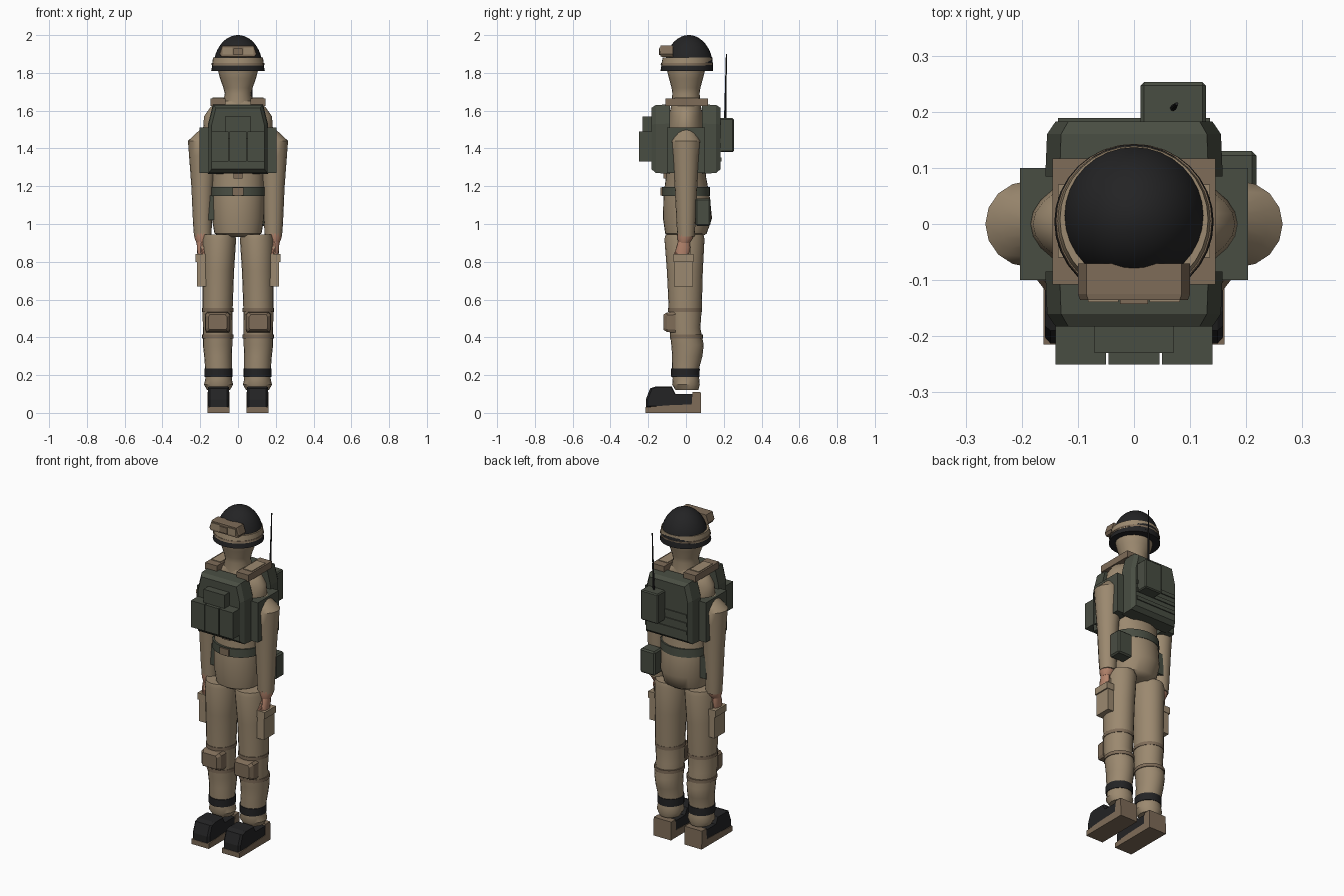
import bpy, bmesh, math
from mathutils import Vector

if "Cube" in bpy.data.objects:
    bpy.data.objects.remove(bpy.data.objects["Cube"], do_unlink=True)


def material(name, rgb):
    m = bpy.data.materials.new(name)
    m.use_nodes = True
    m.diffuse_color = (*rgb, 1)
    m.node_tree.nodes["Principled BSDF"].inputs["Base Color"].default_value = (*rgb, 1)
    return m


TAN = material("tan cloth", (0.33, 0.25, 0.16))
BROWN = material("brown webbing", (0.21, 0.15, 0.098))
GREEN = material("dark green", (0.066, 0.075, 0.055))
BLACK = material("black", (0.017, 0.017, 0.018))
SKIN = material("skin", (0.46, 0.23, 0.15))


def finish(name, bm, mat, smooth=False, bevel=0):
    bmesh.ops.recalc_face_normals(bm, faces=bm.faces)
    me = bpy.data.meshes.new(name)
    bm.to_mesh(me)
    bm.free()
    me.materials.append(mat)
    ob = bpy.data.objects.new(name, me)
    bpy.context.collection.objects.link(ob)
    if smooth:
        me.polygons.foreach_set("use_smooth", [True] * len(me.polygons))
        me.set_sharp_from_angle(angle=math.radians(40))
    if bevel:
        mod = ob.modifiers.new("bevel", "BEVEL")
        mod.width, mod.segments = bevel, 1
    return ob


def skin_rings(bm, rings):
    # bridge consecutive vertex rings and cap both ends
    n = len(rings[0])
    for a, b in zip(rings, rings[1:]):
        for i in range(n):
            j = (i + 1) % n
            bm.faces.new((a[i], a[j], b[j], b[i]))
    bm.faces.new(rings[0])
    bm.faces.new(rings[-1])


def loft(name, sections, mat, n=20, smooth=True):
    # each section: centre x, y, z, then radius x, y
    bm = bmesh.new()
    rings = []
    for x, y, z, rx, ry in sections:
        angles = [math.tau * i / n for i in range(n)]
        rings.append([bm.verts.new((x + rx * math.cos(a), y + ry * math.sin(a), z)) for a in angles])
    skin_rings(bm, rings)
    return finish(name, bm, mat, smooth)


def box(name, x, y, z, mat, bevel=0):
    bm = bmesh.new()
    bmesh.ops.create_cube(bm, size=1)
    for v in bm.verts:
        v.co = [(lo + hi) / 2 + c * (hi - lo) for c, (lo, hi) in zip(v.co, (x, y, z))]
    return finish(name, bm, mat, bevel=bevel)


def prism(name, outline, stations, place, mat, bevel=0):
    # outline repeated at each (offset, scale) station about its centre
    centre = sum((Vector(p) for p in outline), Vector((0, 0))) / len(outline)
    bm = bmesh.new()
    rings = []
    for d, s in stations:
        pts = [centre + (Vector(p) - centre) * s for p in outline]
        rings.append([bm.verts.new(place(d, p)) for p in pts])
    skin_rings(bm, rings)
    return finish(name, bm, mat, bevel=bevel)


def rod(name, p, q, r1, r2, mat, n=8):
    p, q = Vector(p), Vector(q)
    bm = bmesh.new()
    bmesh.ops.create_cone(bm, cap_ends=True, segments=n, radius1=r1, radius2=r2, depth=(q - p).length)
    rot = (q - p).to_track_quat("Z", "Y")
    for v in bm.verts:
        v.co = rot @ v.co + (p + q) / 2
    return finish(name, bm, mat, True)


def span(s, a, b):
    return sorted((s * a, s * b))


# Torso, neck and head
loft("torso", [(0, 0, .93, .085, .08), (0, 0, .95, .125, .11), (0, .008, 1.03, .138, .13),
               (0, .003, 1.15, .14, .122), (0, 0, 1.25, .138, .106), (0, 0, 1.4, .15, .11),
               (0, 0, 1.5, .185, .1), (0, 0, 1.57, .18, .09), (0, 0, 1.62, .145, .08),
               (0, 0, 1.65, .08, .075)], TAN, 28)
loft("neck_and_head", [(0, 0, 1.62, .082, .08), (0, 0, 1.69, .07, .072), (0, 0, 1.72, .077, .076),
                       (0, 0, 1.77, .095, .09), (0, 0, 1.81, .105, .1), (0, 0, 1.88, .11, .1)], TAN)

# Helmet shell, rim, strap and goggles
dome = [(0, .015, 1.83 + .17 * math.sin(a), .13 * math.cos(a), .128 * math.cos(a))
        for a in [math.radians(d) for d in (0, 8, 16, 24, 32, 40, 48, 56, 64, 72, 80, 86)]]
loft("helmet_shell", dome + [(0, .015, 2, .001, .001)], BLACK, 32)
loft("helmet_rim", [(0, .004, 1.81, .142, .139), (0, .006, 1.84, .136, .136)], BLACK, 32)
loft("goggle_strap", [(0, .004, 1.838, .138, .136), (0, .008, 1.882, .132, .131)], TAN, 32)
loft("strap_edge", [(0, .004, 1.843, .14, .138), (0, .006, 1.852, .139, .137)], BROWN, 32)
prism("goggle_frame", [(-.1, 1.9), (-.085, 1.945), (.085, 1.945), (.1, 1.9), (.09, 1.885), (-.09, 1.885)],
      [(-.135, .96), (-.125, 1), (-.07, 1)], lambda d, p: (p.x, d, p.y), BROWN)
box("goggle_bridge", (-.025, .025), (-.143, -.12), (1.895, 1.93), BROWN)
for s in (-1, 1):
    box("goggle_lens", span(s, .028, .082), (-.139, -.13), (1.897, 1.935), TAN)

# Front and back armour plates
plate = [(-.155, 1.27), (.155, 1.27), (.155, 1.53), (.13, 1.63), (-.13, 1.63), (-.155, 1.53)]
for name, s in (("front_plate", -1), ("back_plate", 1)):
    prism(name, plate, [(s * .085, 1.02), (s * .16, 1), (s * .183, .9)], lambda d, p: (p.x, d, p.y), GREEN)
for z in (1.33, 1.38, 1.43):
    box("back_webbing", (-.135, .135), (.18, .189), (z, z + .022), GREEN)

# Pouches on the front, radio and antenna on the back
for x in (-.095, 0, .095):
    box("magazine_pouch", (x - .045, x + .045), (-.25, -.17), (1.33, 1.49), GREEN)
box("chest_pouch", (-.07, .07), (-.23, -.17), (1.45, 1.57), GREEN)
box("radio_pouch", (.012, .128), (.17, .253), (1.38, 1.56), GREEN, .006)
rod("antenna", (.07, .207, 1.55), (.076, .214, 1.9), .006, .003, BLACK)
box("vest_tab", (-.025, .025), (-.118, -.09), (1.24, 1.31), BROWN)

# Belt, buckle and hip pouches
loft("belt", [(0, 0, 1.148, .146, .128), (0, 0, 1.197, .146, .126)], GREEN, 28, True)
box("belt_buckle", (-.03, .03), (-.134, -.115), (1.152, 1.193), BROWN)
box("hip_pouch", (.12, .218), (.05, .13), (.99, 1.135), GREEN, .008)
box("small_hip_pouch", (-.17, -.12), (-.04, .05), (1.02, 1.15), GREEN)

# Boot profiles along the foot
UPPER = [(-.213, .03), (-.213, .07), (-.19, .13), (-.16, .14), (-.075, .14), (-.055, .1), (.05, .1), (.05, .03)]
SOLE = [(-.215, 0), (-.215, .03), (-.1, .04), (.03, .045), (.035, .11), (.078, .11), (.08, 0)]

for s in (-1, 1):
    side = "left_" if s > 0 else "right_"
    # Shoulder strap and side panel
    box(side + "shoulder_strap", span(s, .065, .145), (-.108, .117), (1.625, 1.665), BROWN)
    box(side + "strap_pad", span(s, .075, .135), (-.06, .07), (1.66, 1.669), TAN)
    box(side + "side_panel", span(s, .13, .203), (-.1, .1), (1.27, 1.51), GREEN)

    # Arm and hand
    loft(side + "arm", [(s * .187, 0, .935, .046, .046), (s * .188, 0, 1.0, .05, .05),
                        (s * .188, 0, 1.2, .059, .06), (s * .187, 0, 1.36, .072, .07),
                        (s * .186, 0, 1.44, .079, .077), (s * .178, 0, 1.465, .06, .062),
                        (s * .16, 0, 1.51, .03, .04)], TAN, 16)
    loft(side + "wrist", [(s * .19, -.01, .9, .03, .03), (s * .188, -.005, .925, .042, .042),
                          (s * .188, -.003, .95, .044, .044)], SKIN, 14)
    loft(side + "palm", [(s * .198, -.02, .835, .017, .034), (s * .198, -.014, .875, .02, .037),
                         (s * .193, -.01, .91, .026, .03)], SKIN, 12)
    for i in range(4):
        y = -.045 + i * .017
        rod(side + "finger", (s * .198, y, .845), (s * .196, y - .012, .785 + abs(i - 1) * .008), .009, .007, SKIN)
    rod(side + "thumb", (s * .19, -.035, .885), (s * .18, -.058, .835), .011, .008, SKIN)

    # Leg
    loft(side + "leg", [(s * .103, .005, .12, .06, .06), (s * .103, .0, .15, .077, .073),
                        (s * .103, .0, .18, .07, .07), (s * .103, -.005, .22, .07, .07),
                        (s * .106, .007, .3, .073, .08), (s * .108, .008, .36, .078, .086),
                        (s * .108, -.006, .45, .078, .082), (s * .108, -.004, .56, .08, .088),
                        (s * .105, -.006, .75, .084, .095), (s * .1, -.008, .92, .09, .106),
                        (s * .1, -.008, .945, .084, .1)], TAN, 20)
    # Knee pad with its straps
    for z, y, ry in ((.395, .003, .088), (.535, -.005, .09)):
        loft(side + "knee_strap", [(s * .108, y, z, .083, ry), (s * .108, y, z + .02, .083, ry)], BROWN)
    prism(side + "knee_pad", [(-.068, .44), (-.06, .425), (.06, .425), (.068, .44), (.068, .52), (.055, .535),
                              (-.055, .535), (-.068, .52)],
          [(-.12, .72), (-.1, .95), (-.055, 1)], lambda d, p: (s * .108 + p.x, d, p.y), BROWN)
    # Thigh pocket with flap
    box(side + "thigh_pocket", span(s, .16, .217), (-.063, .037), (.67, .84), TAN)
    box(side + "pocket_flap", span(s, .16, .225), (-.066, .04), (.8, .84), TAN)
    box(side + "pocket_hanger", span(s, .16, .195), (-.05, .025), (.84, .88), TAN)

    # Ankle cuff and boot
    loft(side + "ankle_cuff", [(s * .103, -.003, .19, .074, .075), (s * .103, -.003, .235, .074, .076)], BLACK)
    prism(side + "boot_upper", UPPER, [(-.056, .9), (-.046, 1), (.046, 1), (.056, .9)],
          lambda d, p: (s * .103 + d, p.x, p.y), BLACK)
    prism(side + "boot_sole", SOLE, [(-.058, 1), (.058, 1)], lambda d, p: (s * .103 + d, p.x, p.y), BROWN)
